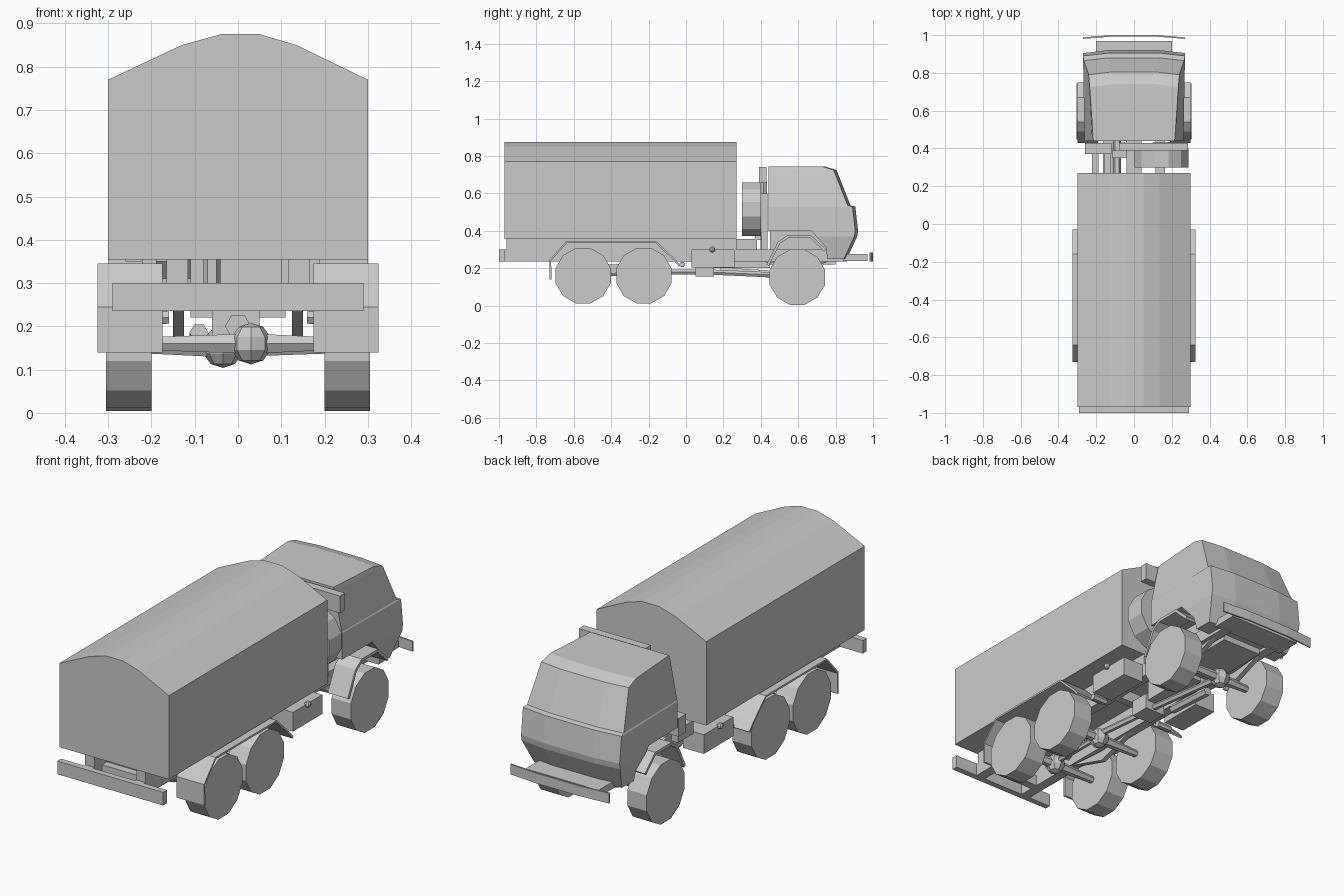
import bpy, bmesh, math
from mathutils import Vector, Matrix

cube = bpy.data.objects.get("Cube")
if cube:
    bpy.data.objects.remove(cube, do_unlink=True)

SIDES = (("left", 1), ("right", -1))


def finish(name, bm):
    bmesh.ops.recalc_face_normals(bm, faces=bm.faces)
    mesh = bpy.data.meshes.new(name)
    bm.to_mesh(mesh)
    bm.free()
    ob = bpy.data.objects.new(name, mesh)
    bpy.context.collection.objects.link(ob)
    return ob


def loft(name, rings, cap=True):
    """Skin a list of equal-length point rings."""
    bm = bmesh.new()
    loops = [[bm.verts.new(p) for p in ring] for ring in rings]
    n = len(loops[0])
    for low, high in zip(loops, loops[1:]):
        for i in range(n if cap else n - 1):
            j = (i + 1) % n
            bm.faces.new((low[i], low[j], high[j], high[i]))
    if cap:
        bm.faces.new(loops[0])
        bm.faces.new(loops[-1])
    return finish(name, bm)


def box(name, x, y, z):
    return loft(name, [[(x[0], y[0], h), (x[1], y[0], h), (x[1], y[1], h), (x[0], y[1], h)] for h in z])


def side_prism(name, profile, x0, x1):
    return loft(name, [[(x, y, z) for y, z in profile] for x in (x0, x1)])


def sheet(name, path, x0, x1, thickness=0.01):
    ob = loft(name, [[(x, y, z) for y, z in path] for x in (x0, x1)], cap=False)
    ob.modifiers.new("Thickness", 'SOLIDIFY').thickness = thickness
    return ob


def rod(name, a, b, r1, r2=None, sides=6):
    """Tapered cylinder between two points, with a flat side facing down."""
    a, b = Vector(a), Vector(b)
    d = b - a
    turn = d.to_track_quat('Z', 'Y').to_matrix().to_4x4()
    bm = bmesh.new()
    bmesh.ops.create_cone(bm, cap_ends=True, segments=sides, radius1=r1, radius2=r1 if r2 is None else r2,
                          depth=d.length,
                          matrix=Matrix.Translation((a + b) / 2) @ turn @ Matrix.Rotation(math.pi / sides, 4, 'Z'))
    return finish(name, bm)


def ball(name, centre, r):
    bm = bmesh.new()
    bmesh.ops.create_uvsphere(bm, u_segments=8, v_segments=5, radius=r, matrix=Matrix.Translation(centre))
    return finish(name, bm)


# Covered cargo body
roof = [(-0.30, 0.355), (0.30, 0.355), (0.30, 0.77), (0.135, 0.85), (0.05, 0.875),
        (-0.04, 0.875), (-0.13, 0.85), (-0.30, 0.77)]
loft("cargo_cover", [[(x, y, z) for x, z in roof] for y in (-0.97, 0.27)])

# Cab, built from horizontal rings: height, front y, rear and front half width
levels = [(0.25, 0.86, 0.25, 0.24), (0.37, 0.915, 0.262, 0.27), (0.40, 0.92, 0.262, 0.27),
          (0.53, 0.905, 0.262, 0.27), (0.535, 0.88, 0.26, 0.265), (0.725, 0.805, 0.222, 0.24),
          (0.745, 0.74, 0.215, 0.235)]
rings = []
for z, front, wr, wf in levels:
    half = [(wr, 0.44), (wf, front - 0.015), (wf * 0.5, front)]
    rings.append([(x, y, z) for x, y in half] + [(-x, y, z) for x, y in reversed(half)])
cab = loft("cab", rings)

# Wheel arch opening
arch = [(0.3, 0.1), (0.3, 0.405), (0.45, 0.40), (0.53, 0.40), (0.67, 0.40), (0.75, 0.31), (0.765, 0.1)]
cutter = side_prism("wheel_arch_cutter", arch, -0.5, 0.5)
cutter.hide_render = True
cutter.hide_viewport = True
cut = cab.modifiers.new("Wheel arch", 'BOOLEAN')
cut.object = cutter
cut.solver = 'EXACT'

# Bumpers
box("rear_bumper", (-0.29, 0.29), (-1.0, -0.97), (0.235, 0.30))
box("front_bumper_mount", (-0.20, 0.20), (0.84, 0.97), (0.24, 0.275))
bow = [(-0.27, 0.98), (-0.12, 0.992), (0.12, 0.992), (0.27, 0.98)]
loft("front_bumper", [[(x, y, z) for x, y in bow] + [(x, y + 0.008, z) for x, y in reversed(bow)]
                      for z in (0.235, 0.285)])

# Chassis, fenders, springs and tanks
rear_arch = [(-0.73, 0.14), (-0.73, 0.245), (-0.64, 0.345), (-0.16, 0.345), (-0.06, 0.25), (-0.03, 0.215)]
front_arch = [(0.43, 0.22), (0.49, 0.34), (0.54, 0.375), (0.67, 0.375), (0.75, 0.30)]
for side, s in SIDES:
    box(f"frame_rail_{side}", (s * 0.115, s * 0.165), (-0.98, 0.86), (0.235, 0.30))
    box(f"subframe_{side}", (s * 0.115, s * 0.165), (-0.96, 0.27), (0.30, 0.355))
    sheet(f"rear_fender_{side}", rear_arch, s * 0.175, s * 0.325)
    sheet(f"front_fender_{side}", front_arch, s * 0.19, s * 0.30, 0.015)
    box(f"side_tank_{side}", (s * 0.165, s * 0.28), (0.03, 0.26), (0.205, 0.30))
    ball(f"tank_cap_{side}", (s * 0.285, 0.14, 0.30), 0.016)
    rod(f"side_valve_{side}", (s * 0.16, -0.02, 0.22), (s * 0.24, -0.02, 0.22), 0.016)
    for place, y0, y1 in (("rear", -0.60, -0.18), ("front", 0.42, 0.76)):
        mid = (y0 + y1) / 2
        side_prism(f"{place}_spring_{side}", [(y0, 0.235), (mid, 0.17), (y1, 0.235), (mid, 0.22)],
                   s * 0.125, s * 0.15)
for i, y in enumerate((-0.90, -0.39, 0.0, 0.35)):
    box(f"cross_member_{i + 1}", (-0.12, 0.12), (y, y + 0.04), (0.235, 0.29))

# Axles and wheels
for place, y, z, dx in (("rear", -0.55, 0.16, 0.03), ("middle", -0.225, 0.16, 0.03), ("front", 0.595, 0.152, -0.035)):
    ball(f"{place}_differential", (dx, y, z), 0.048)
    for side, s in SIDES:
        rod(f"{place}_axle_{side}", (dx, y, z), (s * 0.21, y, z), 0.027, 0.017)
        rod(f"{place}_wheel_{side}", (s * 0.20, y, z), (s * 0.305, y, z), 0.153, sides=12)

# Drivetrain
rod("rear_drive_shaft", (0.03, -0.52, 0.17), (0.03, -0.26, 0.17), 0.014)
rod("middle_drive_shaft", (0.03, -0.20, 0.18), (0.0, 0.08, 0.18), 0.016)
rod("front_drive_shaft", (0.0, 0.12, 0.18), (-0.035, 0.56, 0.16), 0.016)
rod("rear_differential_neck", (0.0, -0.50, 0.20), (0.0, -0.46, 0.20), 0.03, 0.01)
box("transfer_case", (-0.06, 0.05), (0.05, 0.15), (0.155, 0.235))
box("gearbox", (-0.04, 0.04), (0.15, 0.45), (0.20, 0.30))
rod("exhaust_pipe", (-0.09, 0.18, 0.185), (-0.09, 0.44, 0.17), 0.022)
box("engine", (-0.11, 0.11), (0.45, 0.80), (0.22, 0.405))

# Equipment behind the cab
rod("spare_wheel", (0.145, 0.30, 0.515), (0.145, 0.40, 0.515), 0.148, sides=12)
box("spare_wheel_carrier", (0.10, 0.19), (0.40, 0.435), (0.30, 0.60))
box("air_intake_bar", (-0.08, 0.285), (0.39, 0.43), (0.655, 0.74))
rod("air_intake_pipe", (-0.06, 0.415, 0.30), (-0.06, 0.415, 0.66), 0.02)
box("air_filter", (-0.26, -0.12), (0.37, 0.43), (0.35, 0.44))
for i, x in enumerate((-0.205, -0.14)):
    box(f"filter_bracket_{i + 1}", (x - 0.017, x + 0.017), (0.26, 0.38), (0.29, 0.355))
